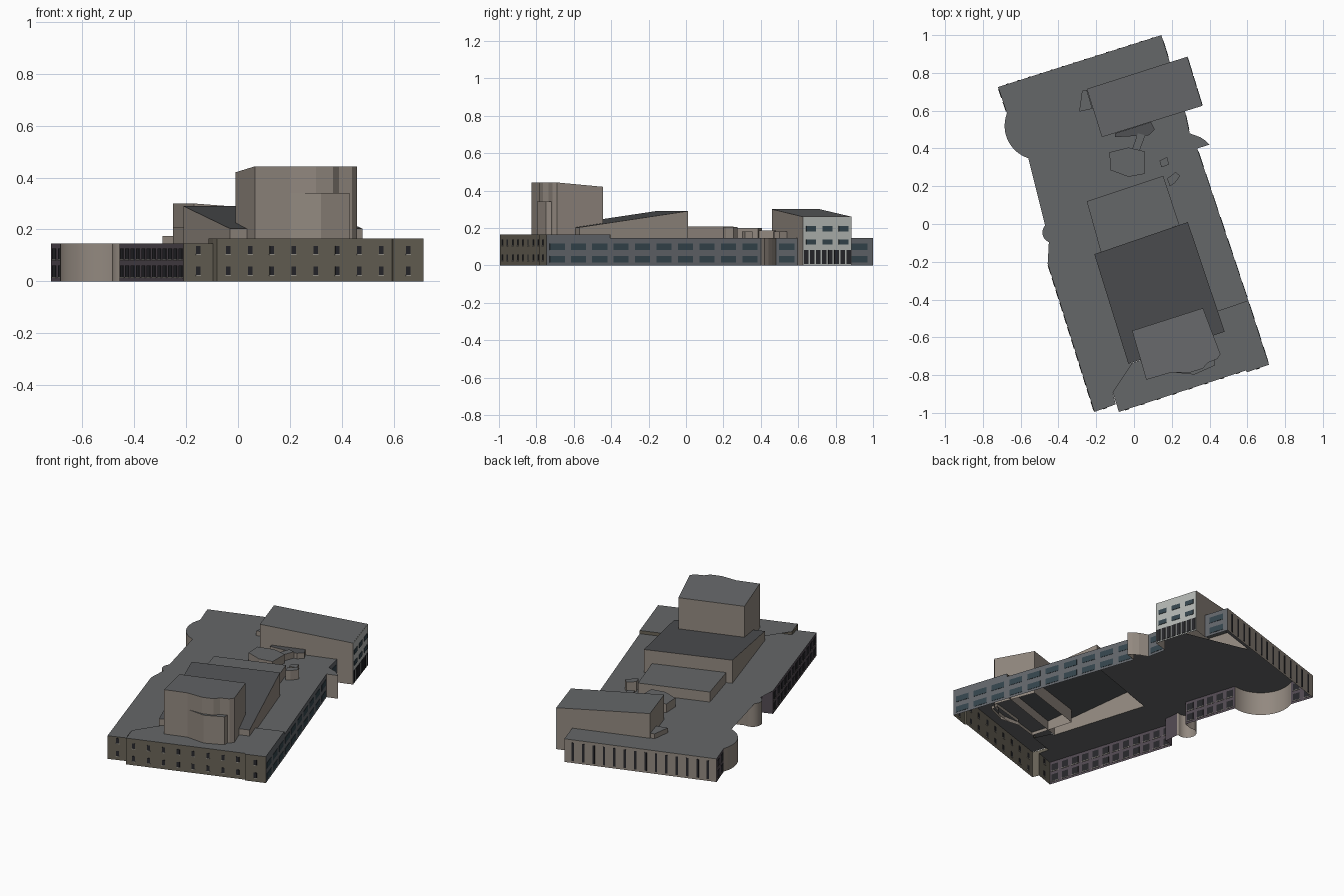
import bpy, bmesh, math
from mathutils import Vector

if "Cube" in bpy.data.objects:
    bpy.data.objects.remove(bpy.data.objects["Cube"])

COL = dict(roof=(.13, .135, .14), dark=(.08, .083, .088), beige=(.29, .25, .215),
           olive=(.14, .125, .095), blue=(.125, .135, .15), purple=(.085, .068, .085),
           white=(.45, .47, .45), glass=(.035, .06, .075), black=(.02, .02, .024),
           trim=(.33, .31, .27))
MATS = {}
for k, c in COL.items():
    MATS[k] = bpy.data.materials.new(k)
    MATS[k].diffuse_color = (*c, 1)


def finish(name, bm, colours):
    me = bpy.data.meshes.new(name)
    bm.to_mesh(me)
    bm.free()
    for c in colours:
        me.materials.append(MATS[c])
    ob = bpy.data.objects.new(name, me)
    bpy.context.collection.objects.link(ob)
    return ob


def arc(cx, cy, r, a0, a1, n):
    return [(cx + r * math.cos(math.radians(a0 + (a1 - a0) * i / n)),
             cy + r * math.sin(math.radians(a0 + (a1 - a0) * i / n))) for i in range(n + 1)]


def walls(name, pts, z0, z1, colour, smooth=False):
    """Open run of upright wall, counter-clockwise seen from above."""
    bm = bmesh.new()
    lo = [bm.verts.new((x, y, z0)) for x, y in pts]
    hi = [bm.verts.new((x, y, z1)) for x, y in pts]
    for i in range(len(pts) - 1):
        bm.faces.new((lo[i], lo[i + 1], hi[i + 1], hi[i])).smooth = smooth
    finish(name, bm, [colour])


def roof(name, pts, z, colour='roof'):
    bm = bmesh.new()
    bm.faces.new([bm.verts.new((x, y, z)) for x, y in pts])
    bmesh.ops.triangulate(bm, faces=bm.faces[:])
    finish(name, bm, [colour])


def block(name, pts, z0, tops, wall='beige', top='roof'):
    """Walls plus a flat or sloping roof, open underneath."""
    if not isinstance(tops, (list, tuple)):
        tops = [tops] * len(pts)
    bm = bmesh.new()
    lo = [bm.verts.new((x, y, z0)) for x, y in pts]
    hi = [bm.verts.new((p[0], p[1], z)) for p, z in zip(pts, tops)]
    n = len(pts)
    for i in range(n):
        j = (i + 1) % n
        bm.faces.new((lo[i], lo[j], hi[j], hi[i]))
    bm.faces.new(hi).material_index = 1
    finish(name, bm, [wall, top])


def panels(name, p, q, n, w, h, zs, colour, sill=False, margin=0.0):
    """Rows of n thin panels spread along the wall from p to q."""
    p, q = Vector((*p, 0)), Vector((*q, 0))
    d = (q - p).normalized()
    p, q = p + d * margin, q - d * margin
    nor = Vector((d.y, -d.x, 0))
    bm = bmesh.new()

    def box(c, w, h, t, mat):
        v = [bm.verts.new(c + d * sx * w / 2 + nor * sn * t + Vector((0, 0, sz * h / 2)))
             for sn in (-1, 1) for sx, sz in ((-1, -1), (1, -1), (1, 1), (-1, 1))]
        for f in ((3, 2, 1, 0), (4, 5, 6, 7), (0, 1, 5, 4), (1, 2, 6, 5), (2, 3, 7, 6), (3, 0, 4, 7)):
            bm.faces.new([v[i] for i in f]).material_index = mat
    for z in zs:
        for i in range(n):
            c = p.lerp(q, (i + .5) / n) + Vector((0, 0, z))
            box(c, w, h, .002, 0)
            if sill:
                box(c - Vector((0, 0, h / 2)), w * 1.2, .004, .003, 1)
    finish(name, bm, [colour, 'trim'])


H, HR = .145, .165      # low roof and raised front roof

# Key plan points
FL, JOG, RF, RB = (-.21, -.995), (-.097, -.955), (-.08, -.995), (-.113, -.89)
F1, F2, FR, RR = (.593, -.775), (.597, -.785), (.715, -.745), (.605, -.405)
S1, S2, S3, S4, S5 = (-.03, -.74), (.48, -.57), (.443, -.46), (.285, .01), (-.21, -.16)
T1, T2 = (.04, -.84), (-.01, -.735)
H1, H2, H3, H4 = (-.17, .46), (.36, .625), (.28, .885), (-.25, .715)
HF, HB = (.27, .597), (.19, .856)
BR, BL, LT = (.145, 1.0), (-.72, .725), (-.673, .587)
E1, E2 = (.335, .40), (.295, .48)
L1, L2, L3, L4 = (-.46, .345), (-.36, .025), (-.395, -.19), (-.457, -.21)
fin = [E1, (.40, .42), (.38, .44), (.35, .46), E2]
lobe = [LT] + arc(-.505, .52, .18, 160, 283, 20) + [L1]
bump = [L2] + arc(-.43, -.045, .055, 75, 295, 14) + [(-.405, -.1), L3]

# Main roof, open under the halls and the raised front
roof('main_roof', [FL, JOG, RB, T1, T2, S1, S5, S4, S3, RR] + fin + [HF, H1, H4, HB, BR, BL]
     + lobe + bump + [L4], H)
roof('raised_front_roof', [RF, F1, F2, FR, RR, S3, S2, T2, T1, RB], HR)
walls('raised_roof_step', [T1, RB], H, HR, 'olive')
walls('raised_roof_back_step', [RR, S3], H, HR, 'olive')

# Outer walls
walls('front_left_wall', [FL, JOG], 0, H, 'olive')
walls('front_wall', [JOG, RF, F1, F2, FR], 0, HR, 'olive')
walls('front_jog_wall', [RB, JOG], H, HR, 'olive')
walls('right_wall_front', [FR, RR], 0, HR, 'blue')
walls('right_wall', [RR, E1], 0, H, 'blue')
walls('right_fin_wall', fin, 0, H, 'beige')
walls('right_wall_rear', [E2, HF], 0, H, 'blue')
walls('right_wall_corner', [HB, BR], 0, H, 'blue')
walls('back_wall', [BR, BL], 0, H, 'beige')
walls('left_wall_rear', [BL, LT], 0, H, 'purple')
walls('left_lobe_wall', lobe, 0, H, 'beige', True)
walls('left_wall_middle', [L1, L2], 0, H, 'purple')
walls('left_bump_wall', bump[:-1], 0, H, 'beige', True)
walls('left_wall_return', [bump[-2], L3, L4], 0, H, 'purple')
walls('left_wall', [L4, FL], 0, H, 'purple')

# Windows
Z = (.12, .04)
panels('front_windows', RF, F1, 8, .018, .034, Z, 'black', True)
panels('front_left_windows', FL, JOG, 1, .018, .034, Z, 'black', True)
panels('front_right_windows', F2, FR, 1, .018, .034, Z, 'black', True)
Z = (.1, .033)
panels('right_windows_front', FR, RR, 3, .085, .036, Z, 'glass')
panels('right_windows', RR, E1, 7, .085, .036, Z, 'glass')
panels('right_windows_rear', E2, HF, 1, .085, .036, Z, 'glass')
panels('right_windows_corner', HB, BR, 1, .09, .036, Z, 'glass')
Z = (.105, .038)
panels('left_windows', L4, FL, 12, .042, .045, Z, 'black', True)
panels('left_windows_middle', L1, L2, 5, .042, .045, Z, 'black', True)
panels('left_windows_rear', BL, LT, 2, .042, .045, Z, 'black', True)
panels('back_slot_windows', BR, BL, 14, .014, .115, (.07,), 'black', margin=.02)

# Rear hall with a roof falling to the right; right end stands on the ground
block('rear_hall', [H1, H2, H3, H4], H, [.30, .26, .26, .30])
walls('rear_hall_base', [HF, H2, H3, HB], 0, H, 'beige')
panels('rear_hall_end_panel', H2, H3, 1, .272, .258, (.13,), 'white')
for i, (n, w, h, z) in enumerate(((3, .055, .028, (.195, .125)), (8, .025, .075, (.045,)))):
    off = Vector((.0025, .0008))
    panels(('rear_hall_windows', 'rear_hall_doors')[i], Vector(H2) + off, Vector(H3) + off,
           n, w, h, z, 'glass' if i == 0 else 'black')
block('rear_hall_annex', [(-.29, .595), (-.22, .61), (-.25, .71), (-.275, .705)], H, .175)

# Sloping auditorium, low hall behind it
block('auditorium', [S1, S2, S4, S5], H, [.203, .203, .29, .29], top='dark')
block('middle_hall', [(-.175, -.15), (.24, -.005), (.155, .255), (-.25, .12)], H, .208)

# Stage tower with a bowed front, and its lower front bay
block('tower', [(.065, -.825), (.2, -.785), (.30, -.785), (.365, -.765), (.39, -.735),
                (.44, -.715), (.458, -.69), (.365, -.445), (-.01, -.565)], H,
      [.443] * 7 + [.42, .42])
block('tower_front_bay', [(.2, -.785), (.32, -.797), (.43, -.748), (.43, -.70), (.22, -.76)], H, .34)

# Small rooftop houses
block('rooftop_plant', [(-.125, .285), (-.03, .25), (.055, .265), (.055, .385),
                        (-.03, .405), (-.13, .38)], H, .2)
block('rooftop_link', [(-.01, .395), (.03, .39), (.06, .47), (.02, .48)], H, .185)
block('rooftop_lobby', [(-.1, .46), (.08, .47), (.11, .5), (.09, .54), (-.1, .48)], H, .18, top='dark')
block('rooftop_vent', [(.145, .3), (.185, .315), (.175, .355), (.135, .335)], H, .18)
block('rooftop_stair', [(.19, .2), (.215, .215), (.245, .255), (.22, .275), (.175, .24)], H, .205)

for m in bpy.data.materials:
    if m.users and not m.is_grease_pencil:
        m.use_nodes = True
        m.node_tree.nodes["Principled BSDF"].inputs["Base Color"].default_value = m.diffuse_color
